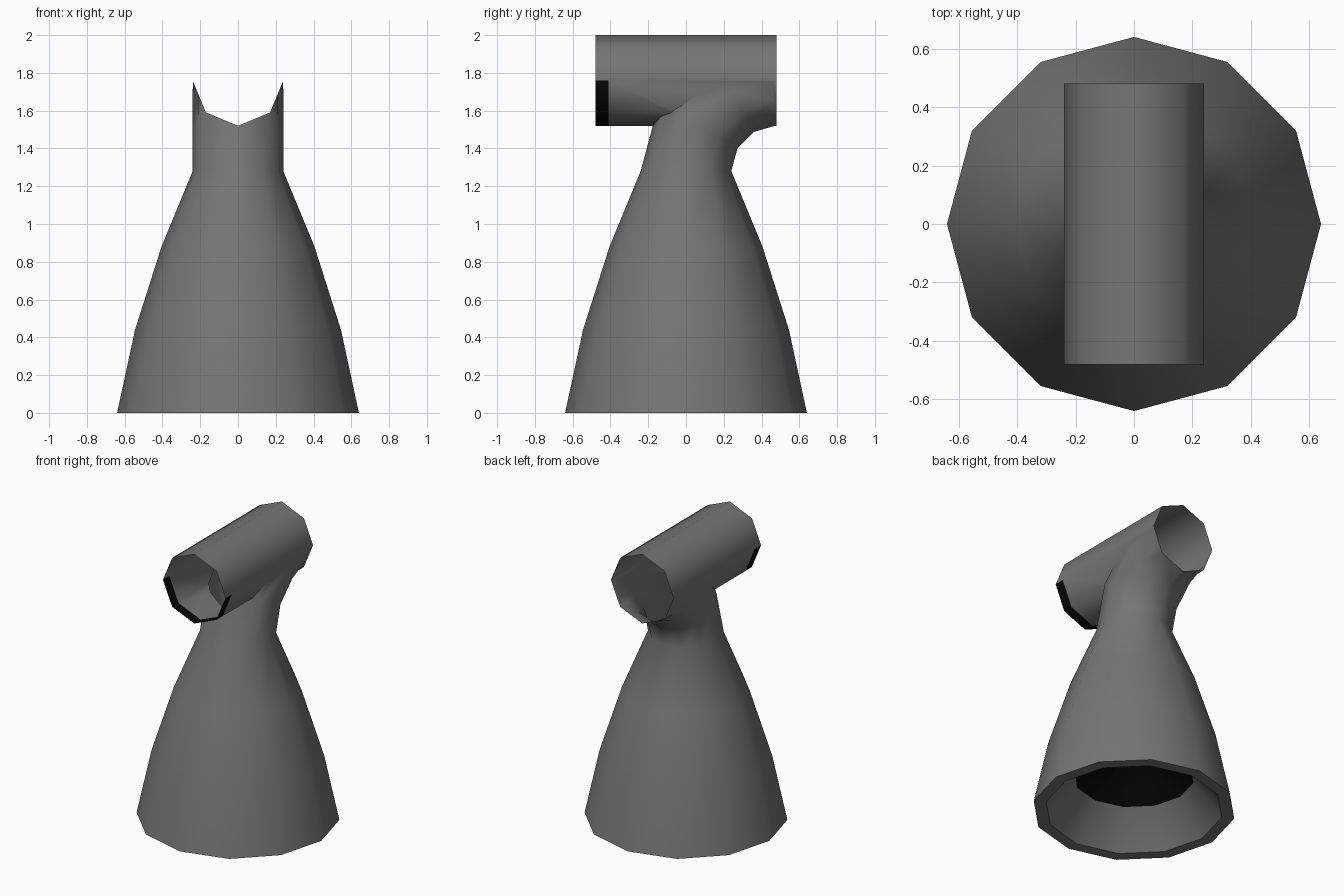
import bpy, bmesh, math
from mathutils import Vector

if "Cube" in bpy.data.objects:
    bpy.data.objects.remove(bpy.data.objects["Cube"])

SIDES = 12      # body and elbow
R = 0.24        # pipe radius
BEND = 0.48     # elbow bend radius
NECK = 1.28     # height where the bell turns into the elbow


def material(name, value):
    m = bpy.data.materials.new(name)
    m.diffuse_color = (value, value, value, 1)
    m.use_nodes = True
    m.node_tree.nodes["Principled BSDF"].inputs["Base Color"].default_value = m.diffuse_color
    return m


grey = material("dark_grey_metal", 0.18)
black = material("soot_black", 0.002)


def ring(r, z, n=SIDES):
    return [Vector((r * math.cos(2 * math.pi * i / n),
                    r * math.sin(2 * math.pi * i / n), z)) for i in range(n)]


def octagon_fit(p):
    """Pull a ring point just inside the eight-sided pipe section."""
    half = math.pi / 8
    a = math.atan2(p.y, p.x) % (2 * half)
    return p.normalized() * 0.994 * R * math.cos(half) / math.cos(a - half)


def elbow_ring(phi, fit=False):
    """Neck ring swung backwards by phi."""
    out = []
    for p in ring(R, 0):
        if fit:
            p = octagon_fit(p)
        d = BEND - p.y
        out.append(Vector((p.x, BEND - d * math.cos(phi), NECK + d * math.sin(phi))))
    return out


def loft(name, rings, caps=False, flip=False):
    bm = bmesh.new()
    rows = [[bm.verts.new(p) for p in r] for r in rings]
    for a, b in zip(rows, rows[1:]):
        n = len(a)
        for j in range(n):
            k = (j + 1) % n
            bm.faces.new((a[j], a[k], b[k], b[j]))
    if caps:
        bm.faces.new(rows[0][::-1])
        bm.faces.new(rows[-1])
        bmesh.ops.recalc_face_normals(bm, faces=bm.faces[:])
    if flip:
        bmesh.ops.reverse_faces(bm, faces=bm.faces[:])
    me = bpy.data.meshes.new(name)
    bm.to_mesh(me)
    bm.free()
    ob = bpy.data.objects.new(name, me)
    bpy.context.collection.objects.link(ob)
    me.materials.append(grey)
    me.materials.append(black)
    return ob


def smooth(ob):
    bpy.ops.object.select_all(action='DESELECT')
    ob.select_set(True)
    bpy.context.view_layer.objects.active = ob
    bpy.ops.object.shade_smooth_by_angle(angle=math.radians(50))


# Bell body with the bent neck on top, its far end just inside the cross pipe
rings = [ring(r, z) for r, z in ((0.64, 0), (0.545, 0.44), (0.405, 0.88), (R, NECK))]
rings += [elbow_ring(math.radians(30)), elbow_ring(math.radians(60)),
          elbow_ring(math.radians(89), True)]
body = loft("bell_body_and_pipe", rings, caps=True)

# Cross pipe: eight-sided, along y
pipe_rings = [[Vector((p.x, y, 1.76 + p.y)) for p in ring(R, 0, 8)] for y in (-0.48, 0.48)]
pipe = loft("cross_pipe_helper", pipe_rings, caps=True)
pipe.hide_render = True

# Merge the two so nothing is left inside the pipe
mod = body.modifiers.new("join", 'BOOLEAN')
mod.operation = 'UNION'
mod.solver = 'EXACT'
mod.object = pipe
bpy.context.view_layer.objects.active = body
bpy.ops.object.modifier_apply(modifier=mod.name)
bpy.data.objects.remove(pipe, do_unlink=True)

# Open the pipe ends and the base
bm = bmesh.new()
bm.from_mesh(body.data)
bm.normal_update()
caps = [f for f in bm.faces if all(v.co.z < 1e-4 for v in f.verts)
        or (abs(f.normal.y) > 0.99 and f.calc_center_median().z > 1.5)]
bmesh.ops.delete(bm, geom=caps, context='FACES')

# Blacken the lower front lip of the pipe
high = [f for f in bm.faces if all(v.co.z > 1.5 for v in f.verts)]
geom = set(high) | {e for f in high for e in f.edges} | {v for f in high for v in f.verts}
bmesh.ops.bisect_plane(bm, geom=list(geom), dist=1e-6,
                       plane_co=(0, -0.41, 0), plane_no=(0, 1, 0))
for f in bm.faces:
    c = f.calc_center_median()
    f.material_index = int(c.y < -0.41 and 1.5 < c.z < 1.76)
bm.to_mesh(body.data)
bm.free()
smooth(body)

# Base rim and hollow underside, sooty in its depth
profile = ((0.64, 0), (0.56, 0), (0.38, 0.235), (0.002, 0.5))
lining = loft("base_rim_and_hollow", [ring(r, z) for r, z in profile], flip=True)
for f in lining.data.polygons:
    f.material_index = int(f.center.z > 0.24)
smooth(lining)
